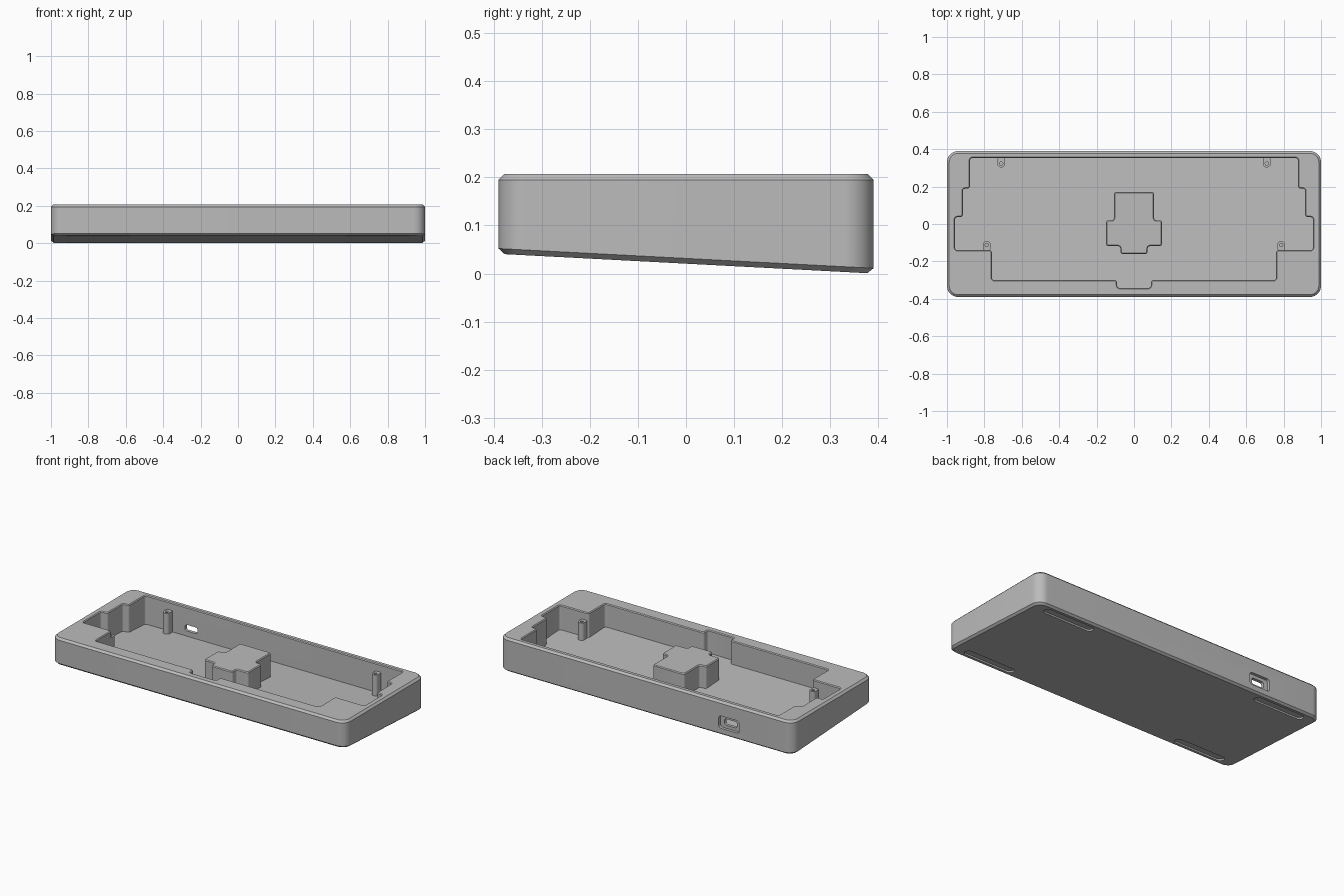
import bpy, math
from mathutils import Vector

if "Cube" in bpy.data.objects:
    bpy.data.objects.remove(bpy.data.objects["Cube"], do_unlink=True)

GREY = (0.5, 0.5, 0.5, 1)
mat = bpy.data.materials.new("case grey")
mat.use_nodes = True
mat.diffuse_color = GREY
mat.node_tree.nodes["Principled BSDF"].inputs["Base Color"].default_value = GREY

SLOPE = -0.0525   # underside and floor tilt
BASE = 0.0205     # underside height at the middle
FLOOR = 0.048     # floor height at the middle
TOP = 0.207


def mirrored(half):
    """Close a right-hand half outline (front to back) into a full loop."""
    return half + [(-x, y) for x, y in reversed(half)]


def rect(w, h, cx=0, cy=0):
    return [(cx + w, cy - h), (cx + w, cy + h), (cx - w, cy + h), (cx - w, cy - h)]


def ring(pts, radius, inset, seg):
    """Inset an anticlockwise outline and fillet its corners."""
    out = []
    n = len(pts)
    for i in range(n):
        p = Vector(pts[i])
        a = (p - Vector(pts[i - 1])).normalized()
        b = (Vector(pts[(i + 1) % n]) - p).normalized()
        left = lambda d: Vector((-d.y, d.x))
        turn = a.x * b.y - a.y * b.x
        corner = p + (left(a) + left(b)) * inset
        side = 1 if turn > 0 else -1
        r = max(radius - side * inset, 0.001)
        centre = corner - a * r + b * r
        for k in range(seg + 1):
            t = math.pi / 2 * k / seg
            out.append(centre - b * r * math.cos(t) + a * r * math.sin(t))
    return out


def prism(name, pts, radius, layers, seg=6, cutter=False):
    """Stack rings given as (height, tilt, inset) and cap both ends."""
    verts, faces = [], []
    for z, tilt, inset in layers:
        verts += [(p.x, p.y, z + tilt * p.y) for p in ring(pts, radius, inset, seg)]
    n = len(verts) // len(layers)
    for j in range(len(layers) - 1):
        for i in range(n):
            k = (i + 1) % n
            faces.append((j * n + i, j * n + k, j * n + n + k, j * n + n + i))
    faces.append(tuple(reversed(range(n))))
    faces.append(tuple(range(len(verts) - n, len(verts))))
    mesh = bpy.data.meshes.new(name)
    mesh.from_pydata(verts, [], faces)
    obj = bpy.data.objects.new(name, mesh)
    bpy.context.collection.objects.link(obj)
    mesh.materials.append(mat)
    if cutter:
        obj.hide_render = True
        obj.hide_viewport = True
    return obj


def cut(target, cutter):
    m = target.modifiers.new(cutter.name, "BOOLEAN")
    m.operation = "DIFFERENCE"
    m.solver = "EXACT"
    m.object = cutter


# Outer shell with chamfered rims and tilted underside
case = prism("case", rect(1, 0.39), 0.06,
             [(BASE, SLOPE, 0.013), (BASE + 0.011, SLOPE, 0), (0.195, 0, 0), (TOP, 0, 0.012)], seg=12)

# Stepped interior
cavity_half = [(0.09, -0.342), (0.09, -0.30), (0.76, -0.30), (0.76, -0.14), (0.957, -0.14),
               (0.957, 0.037), (0.915, 0.037), (0.915, 0.19), (0.877, 0.19), (0.877, 0.353)]
cut(case, prism("cavity_cutter", mirrored(cavity_half), 0.014,
                [(FLOOR, SLOPE, 0), (TOP - 0.005, 0, 0), (TOP, 0, -0.005), (0.25, 0, -0.005)], cutter=True))

# Foot pad recesses on the underside
for sx in (-1, 1):
    for sy in (-1, 1):
        cut(case, prism("foot_recess_cutter", rect(0.17, 0.025, sx * 0.745, sy * 0.335), 0.0245,
                        [(BASE - 0.05, SLOPE, 0), (BASE + 0.01, SLOPE, 0)], cutter=True))

# Cable port: wide outer recess, narrow through opening
PORT_X, PORT_Z = -0.565, 0.08
for name, w, h, r, y0, y1 in (("port_recess_cutter", 0.07, 0.038, 0.018, 0.372, 0.45),
                              ("port_opening_cutter", 0.042, 0.019, 0.012, 0.3, 0.45)):
    c = prism(name, rect(w, h), r, [(0, 0, 0), (y1 - y0, 0, 0)], cutter=True)
    c.location = (PORT_X, y1, PORT_Z)
    c.rotation_euler = (math.pi / 2, 0, 0)
    cut(case, c)

# Raised block in the middle of the floor
block_half = [(0.073, -0.16), (0.073, -0.118), (0.15, -0.118), (0.15, 0.02), (0.107, 0.02), (0.107, 0.172)]
block = prism("centre_block", mirrored(block_half), 0.014,
              [(FLOOR - 0.01, SLOPE, 0), (0.18, 0, 0), (0.185, 0, 0.005)])

# Screw posts joined to the walls
posts = []
for x, y, wall in ((0.71, 0.323, 0.36), (0.787, -0.112, -0.147)):
    for s in (-1, 1):
        toward = 1 if wall > y else -1
        near, far = y - toward * 0.02, wall
        post = prism("screw_post", rect(0.02, abs(far - near) / 2, s * x, (near + far) / 2), 0.0175,
                     [(FLOOR - 0.01, SLOPE, 0), (0.16, 0, 0)])
        cut(post, prism("screw_hole_cutter", rect(0.009, 0.009, s * x, y), 0.0088,
                        [(0.08, 0, 0), (0.2, 0, 0)], cutter=True))
        posts.append(post)

# Bake the cuts, then smooth the fillets while keeping edges sharp
bpy.context.view_layer.update()
for obj in [case, block] + posts:
    deps = bpy.context.evaluated_depsgraph_get()
    baked = bpy.data.meshes.new_from_object(obj.evaluated_get(deps))
    obj.modifiers.clear()
    obj.data = baked
    bpy.ops.object.select_all(action="DESELECT")
    obj.select_set(True)
    bpy.context.view_layer.objects.active = obj
    bpy.ops.object.shade_smooth_by_angle(angle=math.radians(25))
for obj in list(bpy.data.objects):
    if obj.name.split(".")[0].endswith("_cutter"):
        bpy.data.objects.remove(obj, do_unlink=True)
